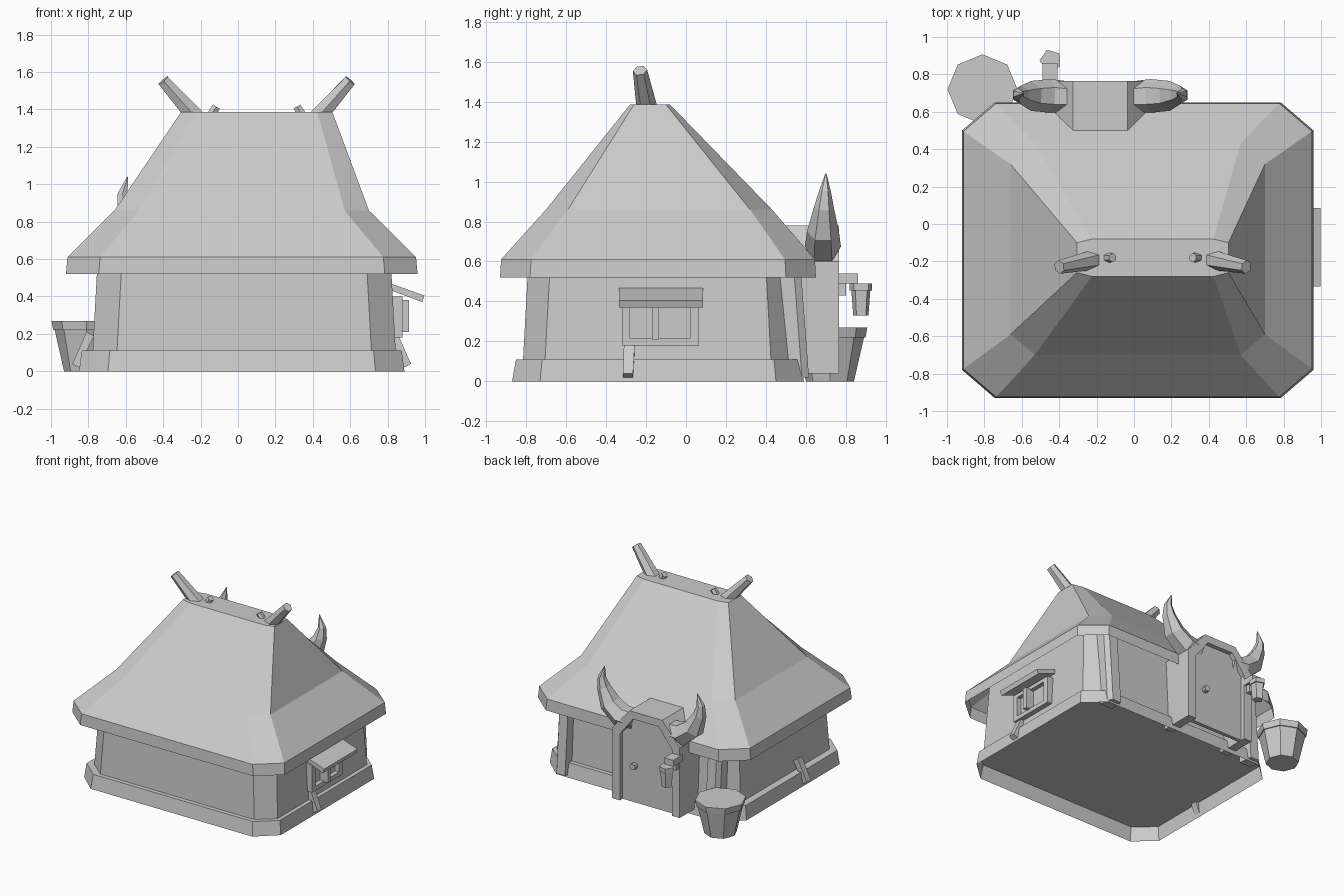
import bpy, bmesh, math
from mathutils import Vector

if "Cube" in bpy.data.objects:
    bpy.data.objects.remove(bpy.data.objects["Cube"])

stone = bpy.data.materials.new("plain grey")
stone.use_nodes = True
GREY = (0.6, 0.6, 0.6, 1)
stone.diffuse_color = GREY
stone.node_tree.nodes["Principled BSDF"].inputs["Base Color"].default_value = GREY

CX, CY = 0.02, -0.14      # centre of the hut
DOOR = -0.18              # centre line of the porch


def make(name, verts, faces):
    mesh = bpy.data.meshes.new(name)
    mesh.from_pydata([tuple(v) for v in verts], [], faces)
    mesh.materials.append(stone)
    # Faces turned outward
    bm = bmesh.new()
    bm.from_mesh(mesh)
    bmesh.ops.recalc_face_normals(bm, faces=bm.faces)
    bm.to_mesh(mesh)
    bm.free()
    ob = bpy.data.objects.new(name, mesh)
    bpy.context.collection.objects.link(ob)
    return ob


def loft(name, rings, bottom=True):
    """Skin a stack of equal rings and cap it; the bottom may stay open."""
    n, m = len(rings[0]), len(rings)
    faces = [tuple(range((m - 1) * n, m * n))]
    for a in range(0, (m - 1) * n, n):
        faces += [(a + k, a + (k + 1) % n, a + n + (k + 1) % n, a + n + k) for k in range(n)]
    if bottom:
        faces.append(tuple(reversed(range(n))))
    return make(name, [v for r in rings for v in r], faces)


def octa(hx, hy, z, cut_x, cut_y, cx=CX, cy=CY):
    """Rectangle with cut corners."""
    pts = [(hx, hy - cut_y), (hx - cut_x, hy), (cut_x - hx, hy), (-hx, hy - cut_y),
           (-hx, cut_y - hy), (cut_x - hx, -hy), (hx - cut_x, -hy), (hx, cut_y - hy)]
    return [(cx + x, cy + y, z) for x, y in pts]


def box(name, x0, x1, y0, y1, z0, z1):
    return loft(name, [[(x0, y0, z), (x1, y0, z), (x1, y1, z), (x0, y1, z)] for z in (z0, z1)])


def tube(name, path, radii, sides=6):
    """Faceted tapering tube along a path lying roughly in the xz plane."""
    path = [Vector(p) for p in path]
    rings = []
    for i, p in enumerate(path):
        t = (path[min(i + 1, len(path) - 1)] - path[max(i - 1, 0)]).normalized()
        u = Vector((0, 1, 0))
        u = (u - t * u.dot(t)).normalized()
        w = t.cross(u)
        rings.append([p + radii[i] * (u * math.cos(a) + w * math.sin(a))
                      for a in (k * math.tau / sides for k in range(sides))])
    return loft(name, rings)


def disc(cx, cy, z, r, sides, turn=0):
    return [(cx + r * math.sin(turn - k * math.tau / sides),
             cy + r * math.cos(turn - k * math.tau / sides), z) for k in range(sides)]


def prism_y(name, outline, y0, y1):
    """Extrude an xz outline along y."""
    return loft(name, [[(x, y, z) for x, z in outline] for y in (y1, y0)])


# Hollow plinth ring topped by the floor, and walls
loft("plinth", [octa(.87, .73, 0, .155, .14), octa(.855, .71, .11, .15, .13)], bottom=False)
loft("walls", [octa(.81, .675, .11, .13, .11, .033), octa(.78, .645, .66, .13, .11, .033)])

# Thatched roof, an open shell
loft("roof", [
    octa(.94, .79, .52, .175, .15), octa(.932, .785, .61, .175, .15),
    octa(.68, .565, .86, .13, .11, CX, -.135),
    octa(.405, .10, 1.385, .08, .02, .10, -.18)], bottom=False)

# Mirrored pairs
for s, side in ((-1, "right"), (1, "left")):
    def x(d):
        return CX + s * d

    # Ridge poles and pegs
    tube("ridge_pole_" + side, [(.10 + s * .31, -.19, 1.34), (.10 + s * .50, -.23, 1.555)], (.055, .036))
    tube("ridge_peg_" + side, [(.10 + s * .25, -.18, 1.36), (.10 + s * .215, -.18, 1.415)], (.026, .024))

    # Leaning braces on the side walls, posts on the door wall
    loft("side_brace_" + side, [
        [(x(.87), -.315, .02), (x(.905), -.315, .04), (x(.905), -.265, .04), (x(.87), -.265, .02)],
        [(x(.79), -.31, .19), (x(.83), -.31, .21), (x(.83), -.255, .21), (x(.79), -.255, .19)]])
    loft("back_post_" + side, [
        [(x(.61), y0, z), (x(.72), y0, z), (x(.72), y1 - .035, z), (x(.695), y1, z), (x(.62), y1, z)]
        for y0, y1, z in ((.50, .615, .02), (.46, .57, .62))])

    # Big horns over the door
    tube("door_horn_" + side,
         [(DOOR + s * d, y, z) for d, y, z in
          ((.15, .68, .67), (.27, .685, .675), (.37, .685, .75),
           (.425, .69, .87), (.437, .695, .95), (.41, .70, 1.04))],
         (.08, .09, .08, .05, .03, .003))


# Porch: door plate and a frame with cut shoulders
def arch(half, shoulder, top, z0, top_half):
    return [(DOOR + half, z0), (DOOR + half, shoulder), (DOOR + top_half, top),
            (DOOR - top_half, top), (DOOR - half, shoulder), (DOOR - half, z0)]


prism_y("door", arch(.24, .58, .73, .04, .12), .70, .73)
prism_y("door_frame", arch(.30, .60, .78, .04, .145) + arch(.23, .57, .72, .04, .115)[::-1], .49, .765)
prism_y("door_knob", [(kx, kz) for kx, kz, _ in disc(DOOR + .12, .335, 0, .025, 8)], .72, .765)

# Hanging lantern beside the door
box("lantern_arm", -.49, -.41, .74, .86, .49, .54)
box("lantern_hook", -.47, -.43, .765, .80, .43, .49)
loft("lantern_cap", [disc(-.445, .875, z, .06, 5, -.35) for z in (.455, .49)])
loft("lantern_body", [disc(-.445, .875, .33, .04, 5, -.35), disc(-.445, .875, .455, .05, 5, -.35)])

# Barrel
loft("barrel", [disc(-.81, .72, z, r, 8) for z, r in ((0, .12), (.22, .17), (.22, .178), (.27, .187))])

# Window with awning on the side wall
box("window_sill", .78, .88, -.32, .065, .18, .215)
box("window_head", .78, .88, -.32, .065, .37, .40)
box("window_jamb_front", .78, .88, -.32, -.28, .215, .37)
box("window_jamb_back", .78, .88, .02, .065, .215, .37)
box("window_pane", .78, .845, -.28, .02, .215, .37)
box("window_mullion", .78, .915, -.17, -.135, .21, .38)
prism_y("window_awning", [(.80, .44), (.985, .37), (.997, .405), (.80, .475)], -.335, .085)
